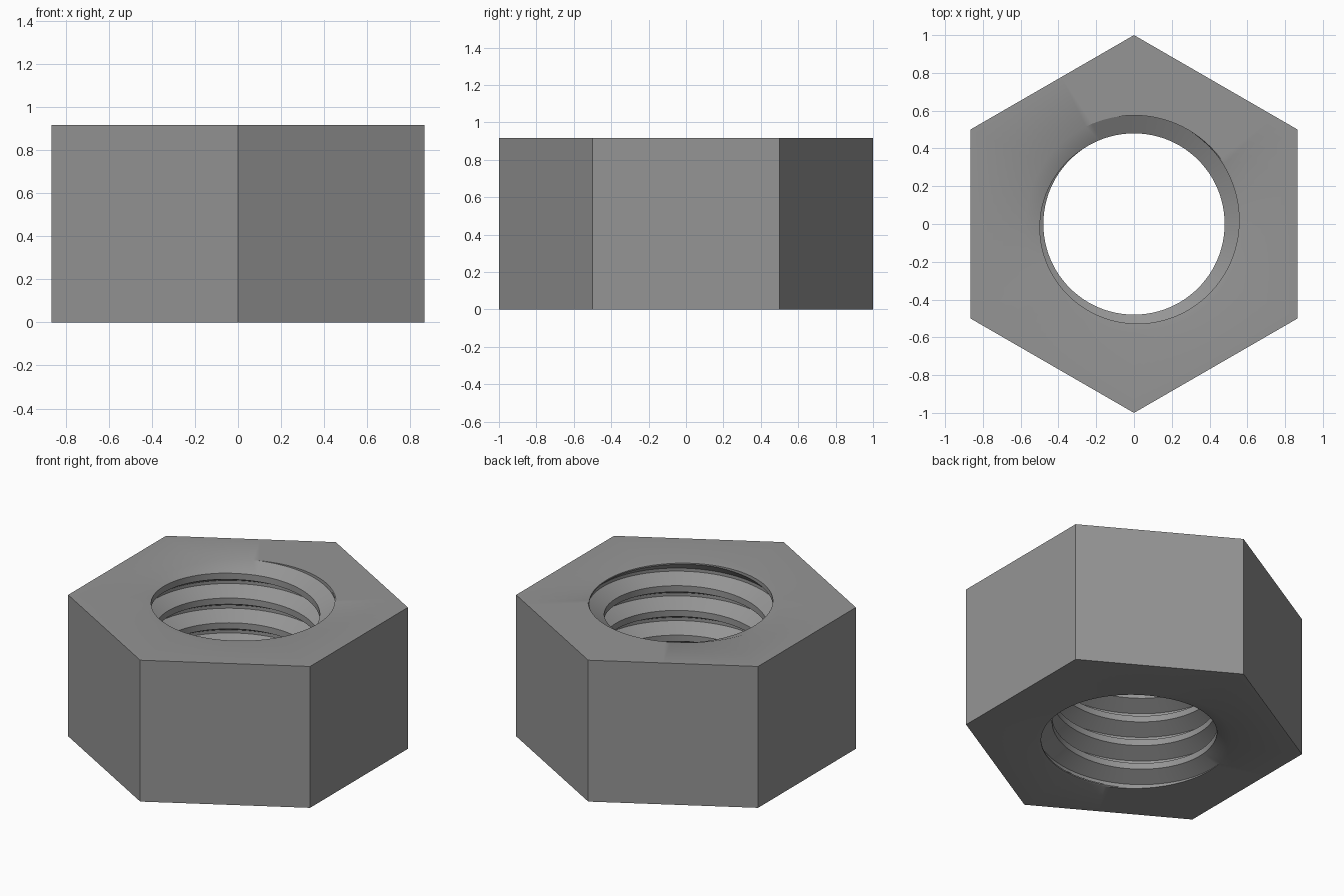
import bpy, bmesh, math

if "Cube" in bpy.data.objects:
    bpy.data.objects.remove(bpy.data.objects["Cube"])

N = 96                       # steps round the axis
H = 0.915                    # nut height
R_ROOT, R_CREST = 0.575, 0.48
PITCH = 0.16
Z0 = 0.85 - PITCH * 125 / 360   # crest height at angle 0
FADE = 0.13                  # height over which the thread runs out


def clamp(v, lo, hi):
    return max(lo, min(hi, v))


def hex_radius(a):
    """Distance from the axis to the hexagon's side, corners on +-y."""
    return math.cos(math.pi / 6) / math.cos((a + math.pi / 6) % (math.pi / 3) - math.pi / 6)


def column(a):
    """Closed cross-section of the nut at angle a: (radius, height) points."""
    pts = [(R_ROOT, 0.0)]
    for k in range(-7, 3):
        zc = Z0 + PITCH * (a / math.tau + k)
        # thread runs out into the bore at both ends
        f = clamp(max((zc - 0.85) / FADE, (0.065 - zc) / FADE), 0, 1)
        r = R_CREST + (R_ROOT - R_CREST) * f
        for dz, crest in ((-0.07, 0), (-0.02, 1), (0.02, 1), (0.07, 0)):
            if crest and f < 1:
                lo, hi = (0.005, H - 0.013) if dz < 0 else (0.013, H - 0.005)
                pts.append((r, clamp(zc + dz, lo, hi)))
            else:
                pts.append((R_ROOT, clamp(zc + dz, 0, H)))
    pts.append((R_ROOT, H))
    rh = hex_radius(a)
    return pts + [(rh, H), (rh, 0.0)]


# hexagonal nut with a helical inner thread, swept round the axis
bm = bmesh.new()
cols = []
for i in range(N + 1):
    a = math.tau * i / N
    cols.append([bm.verts.new((r * math.cos(a), r * math.sin(a), z)) for r, z in column(a)])
for c, d in zip(cols, cols[1:]):
    n = len(c)
    for j in range(n):
        bm.faces.new((c[j], d[j], d[(j + 1) % n], c[(j + 1) % n]))
bmesh.ops.remove_doubles(bm, verts=bm.verts, dist=0.0003)
bmesh.ops.dissolve_degenerate(bm, edges=bm.edges, dist=0.0001)
bmesh.ops.recalc_face_normals(bm, faces=bm.faces)

mesh = bpy.data.meshes.new("hex_nut")
bm.to_mesh(mesh)
bm.free()
nut = bpy.data.objects.new("hex_nut", mesh)
bpy.context.collection.objects.link(nut)

# plain grey metal
mat = bpy.data.materials.new("grey_metal")
mat.diffuse_color = (0.3, 0.3, 0.3, 1)
mat.use_nodes = True
mat.node_tree.nodes["Principled BSDF"].inputs["Base Color"].default_value = mat.diffuse_color
mesh.materials.append(mat)

bpy.context.view_layer.objects.active = nut
nut.select_set(True)
bpy.ops.object.shade_smooth_by_angle(angle=math.radians(35))
